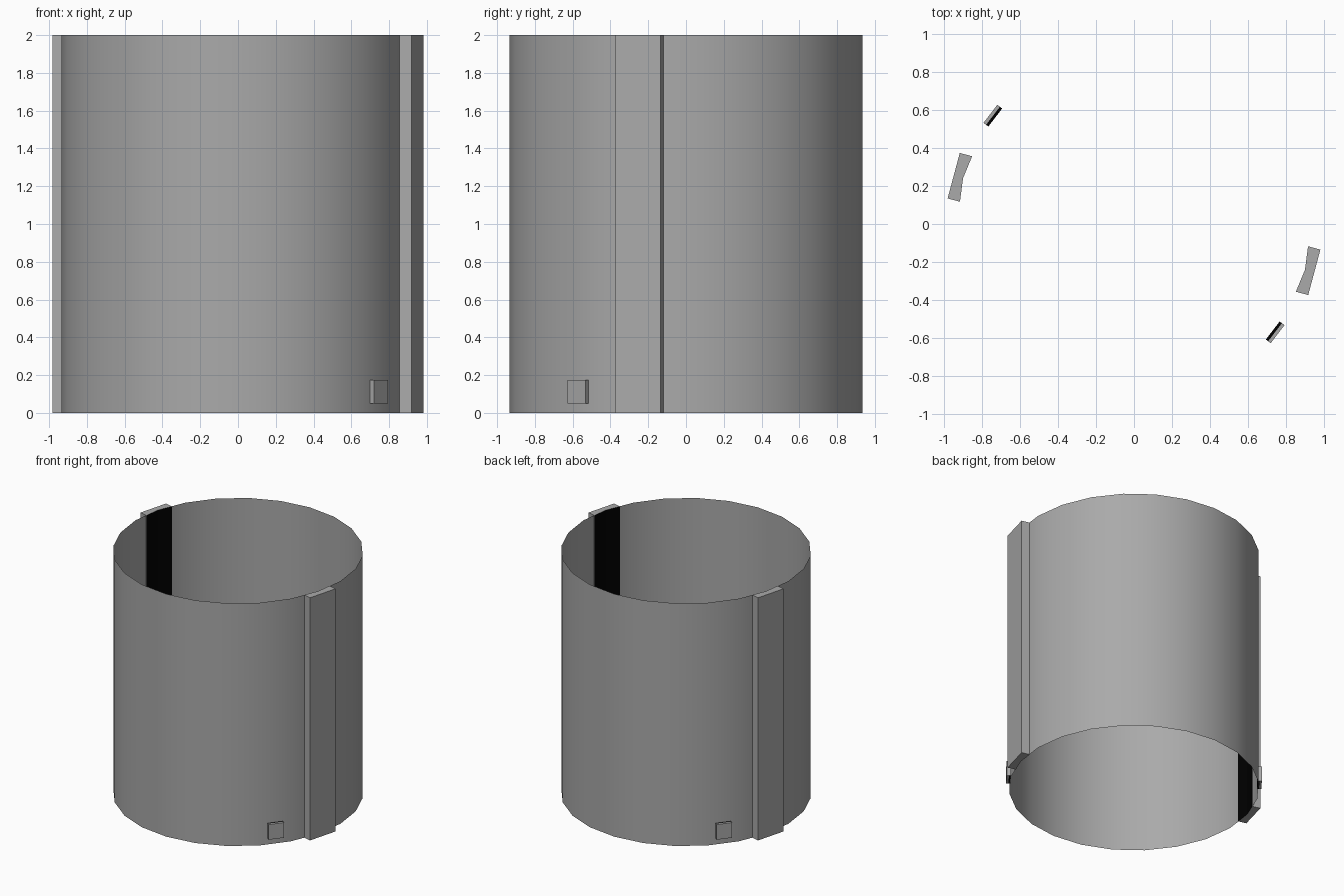
import bpy, bmesh, math
from mathutils import Matrix

if "Cube" in bpy.data.objects:
    bpy.data.objects.remove(bpy.data.objects["Cube"])

R, N, H = 0.935, 24, 2.0
STEP = 2 * math.pi / N
APOTHEM = R * math.cos(STEP / 2)


def material(name, rgb):
    m = bpy.data.materials.new(name)
    m.diffuse_color = (*rgb, 1)
    m.use_nodes = True
    m.node_tree.nodes["Principled BSDF"].inputs["Base Color"].default_value = m.diffuse_color
    return m


grey = material("mid grey", (0.4, 0.4, 0.4))
black = material("black", (0.0, 0.0, 0.0))


def finish(bm, name):
    me = bpy.data.meshes.new(name)
    bm.to_mesh(me)
    bm.free()
    me.materials.append(grey)
    me.materials.append(black)
    ob = bpy.data.objects.new(name, me)
    bpy.context.collection.objects.link(ob)
    return ob


def prism(name, profile, z0, z1, angle, is_black):
    """Extrude a (radial, tangential) outline and turn it to an angle."""
    bm = bmesh.new()
    f = bm.faces.new([bm.verts.new((x, y, z0)) for x, y in profile])
    ext = bmesh.ops.extrude_face_region(bm, geom=[f])
    for v in ext["geom"]:
        if isinstance(v, bmesh.types.BMVert):
            v.co.z = z1
    bmesh.ops.recalc_face_normals(bm, faces=bm.faces)
    for face in bm.faces:
        face.material_index = int(is_black(face))
    bm.transform(Matrix.Rotation(angle, 4, 'Z'))
    return finish(bm, name)


# Open tube wall, a single smooth surface
bm = bmesh.new()
bmesh.ops.create_cone(bm, cap_ends=False, segments=N, radius1=R, radius2=R, depth=H,
                      matrix=Matrix.Translation((0, 0, H / 2)))
bmesh.ops.rotate(bm, verts=bm.verts, matrix=Matrix.Rotation(0, 3, 'Z'))
bmesh.ops.recalc_face_normals(bm, faces=bm.faces)
for f in bm.faces:
    f.smooth = True
    if f.normal.dot(f.calc_center_median().xy.to_3d()) < 0:
        f.normal_flip()
finish(bm, "tube_wall")

# Strip outline: flat outside, inside hugging the tube facets
w, eps = 0.124, 0.002
edge = R - w * math.tan(STEP / 2)
strip = [(0.984, -w), (0.984, w), (edge - eps, w), (R - eps, 0), (edge - eps, -w)]
# Small block outline, with a thin dark backing inside the wall
b, mid = 0.06, 0.937
block = [(0.954, -b), (0.954, b), (mid, b), (mid, -b)]
backing = [(mid, -b), (mid, b), (0.922, b), (0.922, -b)]

for side, turn in (("right", 0), ("left", math.pi)):
    prism(side + "_strip", strip, 0, H, turn - STEP,
          lambda f: f.normal.x < -0.5)
    a = turn - 2.5 * STEP
    prism(side + "_block", block, 0.05, 0.175, a, lambda f: False)
    prism(side + "_block_backing", backing, 0.05, 0.175, a,
          lambda f: abs(f.normal.y) < 0.5)
